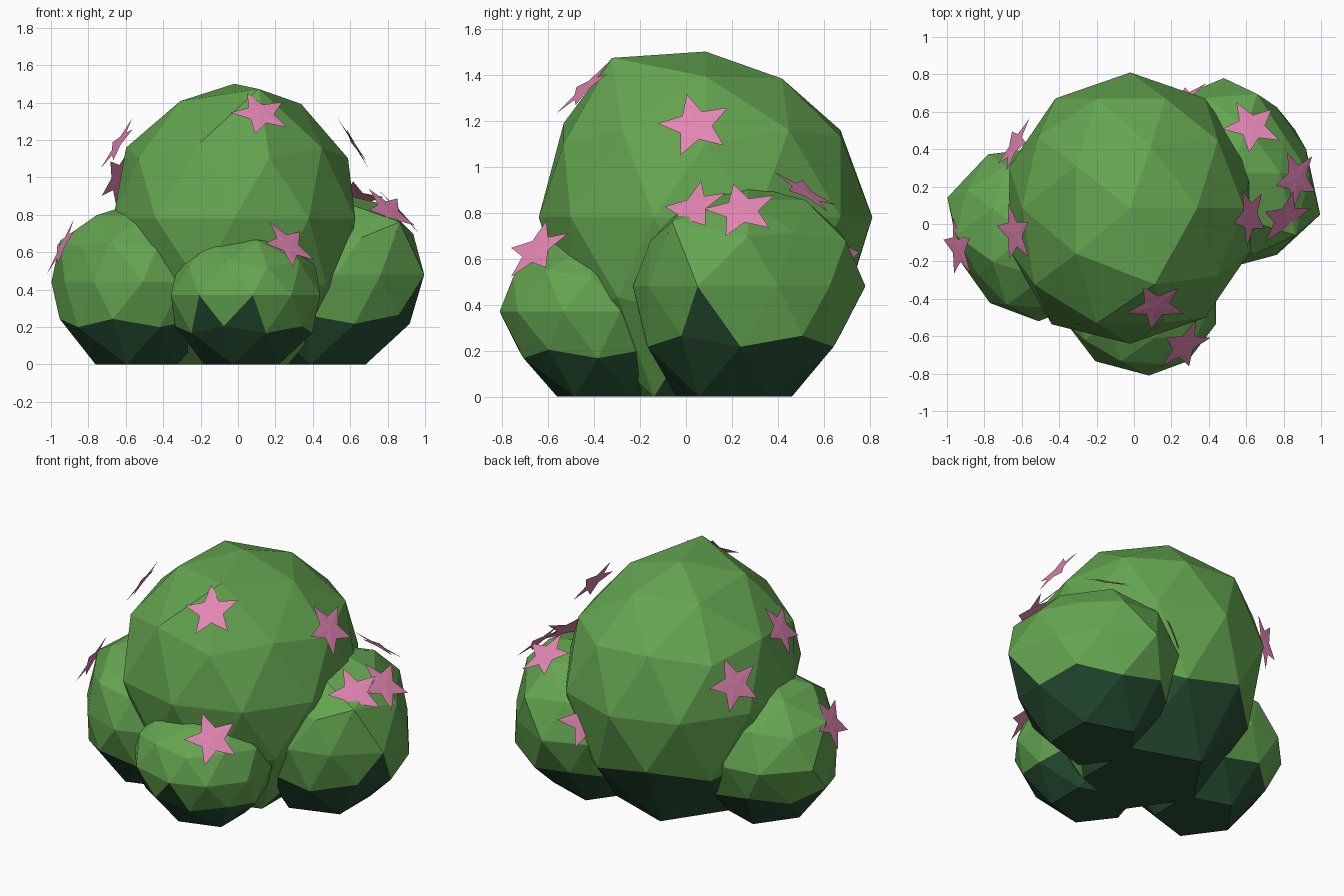
import bpy, bmesh, math
from mathutils import Vector, Matrix

cube = bpy.data.objects.get("Cube")
if cube:
    bpy.data.objects.remove(cube)


def material(name, rgb):
    mat = bpy.data.materials.new(name)
    mat.use_nodes = True
    mat.diffuse_color = (*rgb, 1)
    shader = next(n for n in mat.node_tree.nodes if n.type == 'BSDF_PRINCIPLED')
    shader.inputs["Base Color"].default_value = (*rgb, 1)
    shader.inputs["Roughness"].default_value = 0.9
    return mat


leaf = material("leaf green", (0.127, 0.376, 0.08))
shade = material("dark green", (0.02, 0.078, 0.033))
pink = material("pink", (0.77, 0.235, 0.45))


def finish(name, bm, mats):
    mesh = bpy.data.meshes.new(name)
    bm.to_mesh(mesh)
    bm.free()
    for mat in mats:
        mesh.materials.append(mat)
    obj = bpy.data.objects.new(name, mesh)
    bpy.context.collection.objects.link(obj)
    return obj


def compass(angle, height=0):
    a, r = math.radians(angle), math.sqrt(1 - height ** 2)
    return (r * math.cos(a), r * math.sin(a), height)


def clump(name, center, size, lean=(0, 0), peaks=(), nudges=(), green_front=False):
    """Low-poly ball with a flat base on the ground and a dark underside.
    lean: sideways shift of the base.
    peaks: compass angles where a dark triangle rises to the middle.
    nudges: (direction, shift) pairs moving single vertices.
    green_front: keep the low side faces green toward the front."""
    bm = bmesh.new()
    bmesh.ops.create_icosphere(bm, subdivisions=2, radius=1)
    for face in bm.faces:
        mid = face.calc_center_median()
        top = max(face.verts, key=lambda v: v.co.z).co
        angle = math.degrees(math.atan2(top.y, top.x)) % 360
        risen = mid.z < -0.2 and abs(top.z) < 0.1 and any(abs(angle - p) < 9 for p in peaks)
        kept = green_front and mid.y < -0.25 and mid.z > -0.85
        face.material_index = int((mid.z < -0.42 or risen) and not kept)
    moves = [(min(bm.verts, key=lambda v: (v.co - Vector(d)).length), Vector(s))
             for d, s in nudges]
    # Flatten the bottom pole and swell the lower half down to the ground
    rim = 0.8506
    for v in bm.verts:
        x, y, z = v.co
        x, y = x * size[0], y * size[1]
        if z < -0.01:
            depth = min(-z / rim, 1) ** 1.25
            if depth > 0.99:
                depth = 1
            x += lean[0] * depth
            y += lean[1] * depth
            z = -depth * center[2]
        else:
            z *= size[2]
        v.co = Vector(center) + Vector((x, y, z))
    for v, shift in moves:
        v.co += shift
    return finish(name, bm, [leaf, shade])


def star(name, position, normal, roll=177, radius=0.165):
    """Thin five-pointed blossom with a slightly raised middle."""
    bm = bmesh.new()
    ring = []
    for i in range(10):
        r = radius if i % 2 == 0 else radius * 0.45
        a = math.radians(roll + 36 * i)
        ring.append(bm.verts.new((r * math.cos(a), r * math.sin(a), 0)))
    middle = bm.verts.new((0, 0, 0.003))
    for i in range(10):
        bm.faces.new((middle, ring[i], ring[(i + 1) % 10]))
    # Face outward with the blossom's own up axis leaning to the sky
    n = Vector(normal).normalized()
    side = Vector((0, 0, 1)).cross(n).normalized()
    up = n.cross(side)
    turn = Matrix((side, up, n)).transposed().to_4x4()
    bm.transform(Matrix.Translation(position) @ turn)
    return finish(name, bm, [pink])


# Foliage clumps
main = (-0.02, 0.085, 0.78)
left = (0.52, 0.27, 0.48)
right = (-0.56, -0.06, 0.44)
front = (0.04, -0.41, 0.37)
clump("main_clump", main, (0.68, 0.725, 0.72), green_front=True,
      nudges=[(compass(288, 0.85), (0.02, -0.045, 0.08)),
              (compass(216, 0.85), (0, -0.02, 0.015)),
              (compass(72, 0.85), (0, -0.03, -0.01)),
              (compass(252, 0.53), (0, -0.03, 0.03)),
              (compass(72, 0.45), (0, -0.03, 0.03)),
              (compass(216, 0.45), (-0.02, -0.03, 0)),
              (compass(234), (-0.02, -0.035, 0))])
clump("left_clump", left, (0.5, 0.5, 0.44), lean=(-0.05, -0.06), peaks=[342],
      nudges=[(compass(342), (0, -0.065, 0)),
              (compass(18), (-0.075, -0.025, 0)),
              (compass(54), (-0.05, -0.05, 0)),
              (compass(90), (-0.04, 0.01, 0)),
              (compass(306), (-0.05, -0.03, 0)),
              (compass(0, 0.45), (-0.03, 0, 0.02)),
              (compass(36, 0.53), (-0.06, -0.05, 0)),
              (compass(324, 0.53), (0, -0.08, 0.05))])
clump("right_clump", right, (0.46, 0.46, 0.42), lean=(0.04, 0),
      nudges=[(compass(162), (0, 0.06, 0)),
              (compass(198), (0.07, 0, 0)),
              (compass(126), (0.05, 0.06, 0)),
              (compass(234), (0.06, 0.01, 0)),
              (compass(270), (0.05, 0, 0)),
              (compass(216, 0.45), (0.06, 0.03, 0))])
clump("front_clump", front, (0.42, 0.4, 0.34), lean=(0, 0.05), peaks=[234, 270],
      nudges=[(compass(270), (0.04, 0, 0))])

# Blossoms, each facing away from the clump it sits on
blossoms = {
    "main": (main, [(0.12, -0.44, 1.34), (-0.64, -0.05, 1.18),
                    (-0.64, 0.42, 1.0), (0.62, 0.04, 1.18)]),
    "left": (left, [(0.63, 0.52, 0.89), (0.87, 0.24, 0.81),
                    (0.81, 0.03, 0.82), (0.25, 0.66, 0.62)]),
    "right": (right, [(-0.94, -0.13, 0.63)]),
    "front": (front, [(0.27, -0.65, 0.64)]),
}
for part, (center, spots) in blossoms.items():
    for i, spot in enumerate(spots, 1):
        star(f"{part}_blossom_{i}", spot, Vector(spot) - Vector(center))
